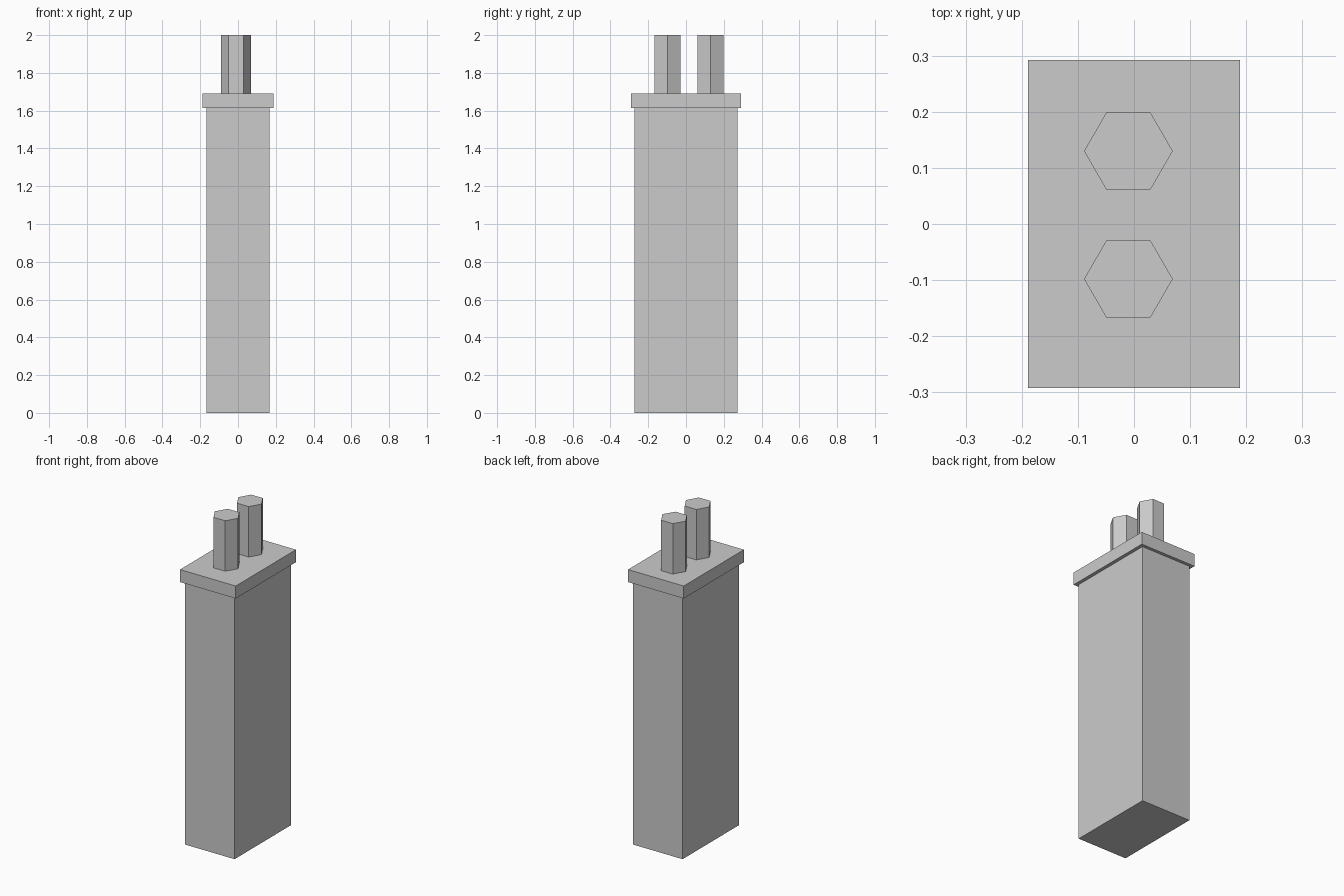
import bpy
import math

cube = bpy.data.objects.get("Cube")
if cube:
    bpy.data.objects.remove(cube, do_unlink=True)

# Single flat grey
grey = bpy.data.materials.new("plain grey")
grey.use_nodes = True
colour = (0.6, 0.6, 0.6, 1)
grey.diffuse_color = colour
grey.node_tree.nodes["Principled BSDF"].inputs["Base Color"].default_value = colour


def prism(name, outline, bottom, top):
    """Closed upright prism from a counter-clockwise outline."""
    n = len(outline)
    verts = [(x, y, z) for z in (bottom, top) for x, y in outline]
    faces = [tuple(reversed(range(n))), tuple(range(n, 2 * n))]
    faces += [(i, (i + 1) % n, (i + 1) % n + n, i + n) for i in range(n)]
    mesh = bpy.data.meshes.new(name)
    mesh.from_pydata(verts, [], faces)
    mesh.materials.append(grey)
    obj = bpy.data.objects.new(name, mesh)
    bpy.context.collection.objects.link(obj)
    return obj


def rectangle(half_x, half_y):
    return [(-half_x, -half_y), (half_x, -half_y), (half_x, half_y), (-half_x, half_y)]


def hexagon(cx, cy, radius):
    angles = [math.radians(60 * i) for i in range(6)]
    return [(cx + radius * math.cos(a), cy + radius * math.sin(a)) for a in angles]


# Chimney stack and its overhanging cap
prism("chimney_stack", rectangle(0.168, 0.273), 0, 1.613)
prism("cap_slab", rectangle(0.189, 0.292), 1.613, 1.69)

# Two hexagonal pots, slightly off centre
for name, y in (("front_pot", -0.098), ("back_pot", 0.13)):
    prism(name, hexagon(-0.01, y, 0.079), 1.69, 2)
